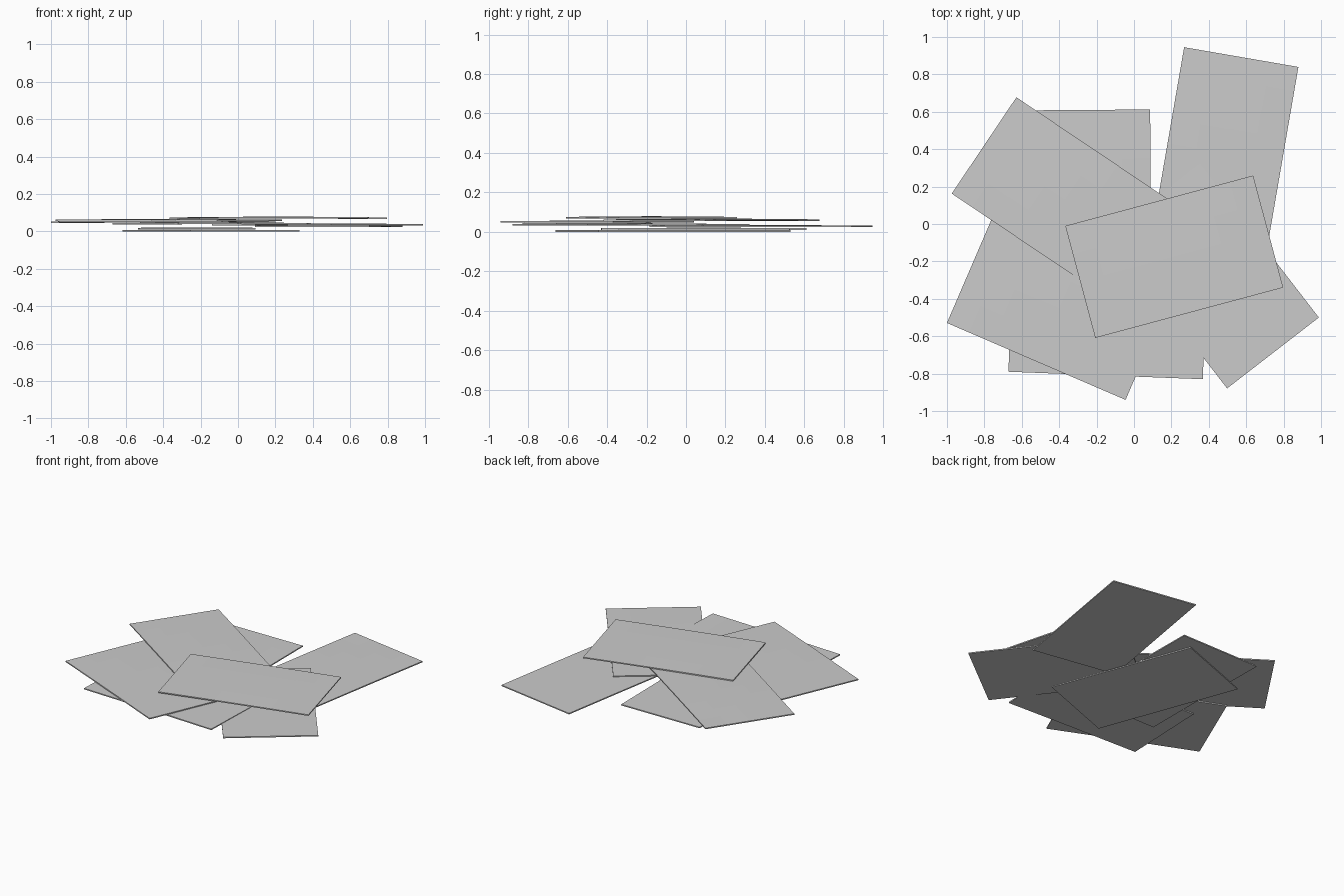
import bpy, bmesh, math

if "Cube" in bpy.data.objects:
    bpy.data.objects.remove(bpy.data.objects["Cube"])

LENGTH, WIDTH, THICK = 1.04, 0.62, 0.008

# Stacked sheets, bottom to top: (x, y, underside z, angle in degrees, middle bulge)
SHEETS = [
    (-0.145, -0.065, 0.000, 110.5, 0.000),
    (-0.220, 0.090, 0.010, 90.4, 0.003),
    (0.485, 0.380, 0.024, 80.2, 0.002),
    (0.425, -0.278, 0.032, 127.7, 0.002),
    (-0.140, -0.500, 0.037, -2.2, 0.003),
    (-0.400, -0.450, 0.046, -23.3, 0.003),
    (-0.370, 0.130, 0.055, -33.9, 0.004),
    (0.215, -0.175, 0.067, 15.0, 0.004),
]


def make_sheet(name, x, y, z, angle, bulge):
    """A thin, slightly bowed rectangular sheet."""
    bm = bmesh.new()
    bmesh.ops.create_grid(bm, x_segments=8, y_segments=4, size=0.5)
    for v in bm.verts:
        u, w = v.co.x, v.co.y
        v.co = (u * LENGTH, w * WIDTH,
                bulge * math.cos(math.pi * u) * math.cos(math.pi * w * 0.7))
    # close the sheet into a thin slab
    top = bmesh.ops.extrude_face_region(bm, geom=bm.faces[:])["geom"]
    for v in (g for g in top if isinstance(g, bmesh.types.BMVert)):
        v.co.z += THICK
    bmesh.ops.recalc_face_normals(bm, faces=bm.faces[:])
    mesh = bpy.data.meshes.new(name)
    bm.to_mesh(mesh)
    bm.free()
    obj = bpy.data.objects.new(name, mesh)
    obj.location = (x, y, z)
    obj.rotation_euler.z = math.radians(angle)
    bpy.context.collection.objects.link(obj)


for i, sheet in enumerate(SHEETS, 1):
    make_sheet(f"paper_sheet_{i}", *sheet)
